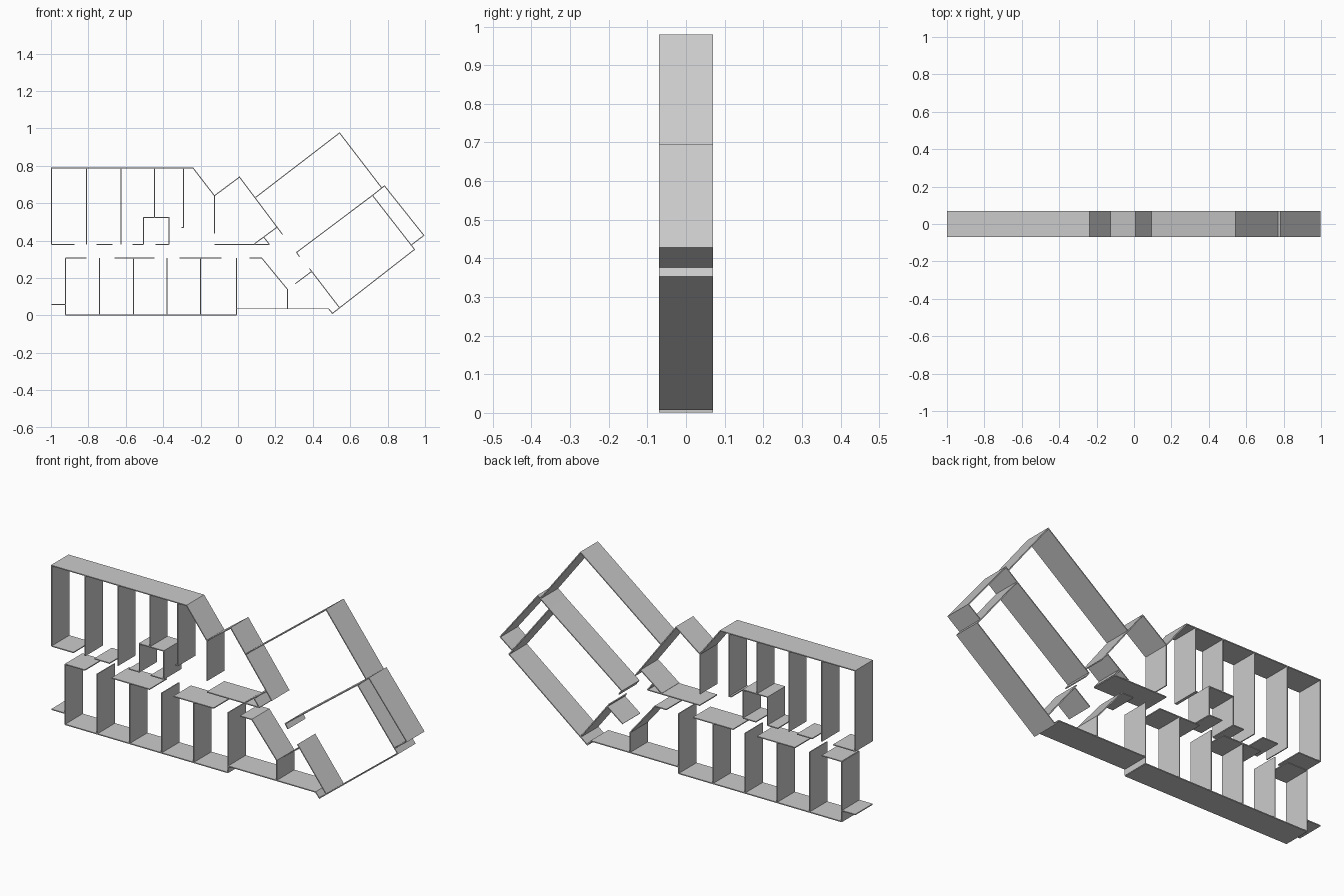
import bpy, bmesh

cube = bpy.data.objects.get("Cube")
if cube:
    bpy.data.objects.remove(cube, do_unlink=True)

DEPTH = 0.07      # half depth of every wall
THICK = 0.005

grey = bpy.data.materials.new("wall_grey")
grey.use_nodes = True
COLOUR = (0.6, 0.6, 0.6, 1)
grey.diffuse_color = COLOUR
grey.node_tree.nodes["Principled BSDF"].inputs["Base Color"].default_value = COLOUR


def walls(name, *paths):
    """Thin wall ribbons that follow (x, z) paths and run through the depth."""
    bm = bmesh.new()
    for path in paths:
        rows = [[bm.verts.new((x, y, z)) for y in (-DEPTH, DEPTH)] for x, z in path]
        for a, b in zip(rows, rows[1:]):
            bm.faces.new((a[0], b[0], b[1], a[1]))
    mesh = bpy.data.meshes.new(name)
    bm.to_mesh(mesh)
    bm.free()
    mesh.materials.append(grey)
    ob = bpy.data.objects.new(name, mesh)
    bpy.context.collection.objects.link(ob)
    mod = ob.modifiers.new("thickness", 'SOLIDIFY')
    mod.thickness = THICK
    mod.offset = 0
    mod.use_even_offset = True


def uprights(name, xs, low, high):
    walls(name, *[[(x, low), (x, high)] for x in xs])


def levels(name, spans, z):
    walls(name, *[[(a, z), (b, z)] for a, b in spans])


TOP, UPPER, LOWER, BASE = 0.788, 0.38, 0.308, 0.003

# Upper row of rooms
walls("upper_outer_wall", [(-0.997, UPPER), (-0.997, TOP), (-0.24, TOP),
                           (-0.126, 0.64), (-0.126, 0.437)])
uprights("upper_partitions", (-0.81, -0.625), UPPER, TOP)
uprights("closet_partition", (-0.446,), 0.523, TOP)
walls("short_partition", [(-0.291, TOP), (-0.291, 0.47), (-0.303, 0.47)])
levels("upper_corridor_wall", ((-0.997, -0.874), (-0.757, -0.671),
                               (-0.564, -0.505), (-0.441, -0.369), (-0.126, 0.168)), UPPER)
walls("closet", [(-0.505, UPPER), (-0.505, 0.523), (-0.369, 0.523), (-0.369, UPPER)])

# Lower row of rooms
levels("lower_outer_wall", ((-0.922, -0.008),), BASE)
uprights("lower_partitions", (-0.922, -0.741, -0.559, -0.38, -0.2, -0.008), BASE, LOWER)
levels("lower_corridor_wall", ((-0.922, -0.81), (-0.66, -0.447), (-0.313, -0.088)), LOWER)
levels("side_step", ((-0.998, -0.922),), 0.059)

# Junction between the straight wing and the turned wing
walls("junction_gable", [(-0.126, 0.64), (0.008, 0.74), (0.238, 0.433)])
walls("junction_nook", [(0.088, 0.383), (0.206, 0.47)], [(0.136, 0.421), (0.168, UPPER)])
walls("entrance_wall", [(-0.008, 0.036), (0.484, 0.036), (0.505, 0.011), (0.944, 0.353),
                        (0.719, 0.642), (0.313, 0.337), (0.329, 0.314)])
walls("entrance_partition", [(0.265, 0.036), (0.265, 0.139), (0.126, LOWER), (0.061, LOWER)])

# Turned wing
walls("hall_outer_wall", [(0.094, 0.631), (0.543, 0.976), (0.767, 0.684)])
walls("end_passage", [(0.719, 0.642), (0.783, 0.693), (0.994, 0.428), (0.928, 0.378)])
walls("hall_partition", [(0.543, 0.041), (0.382, 0.251)], [(0.393, 0.235), (0.307, 0.17)])
